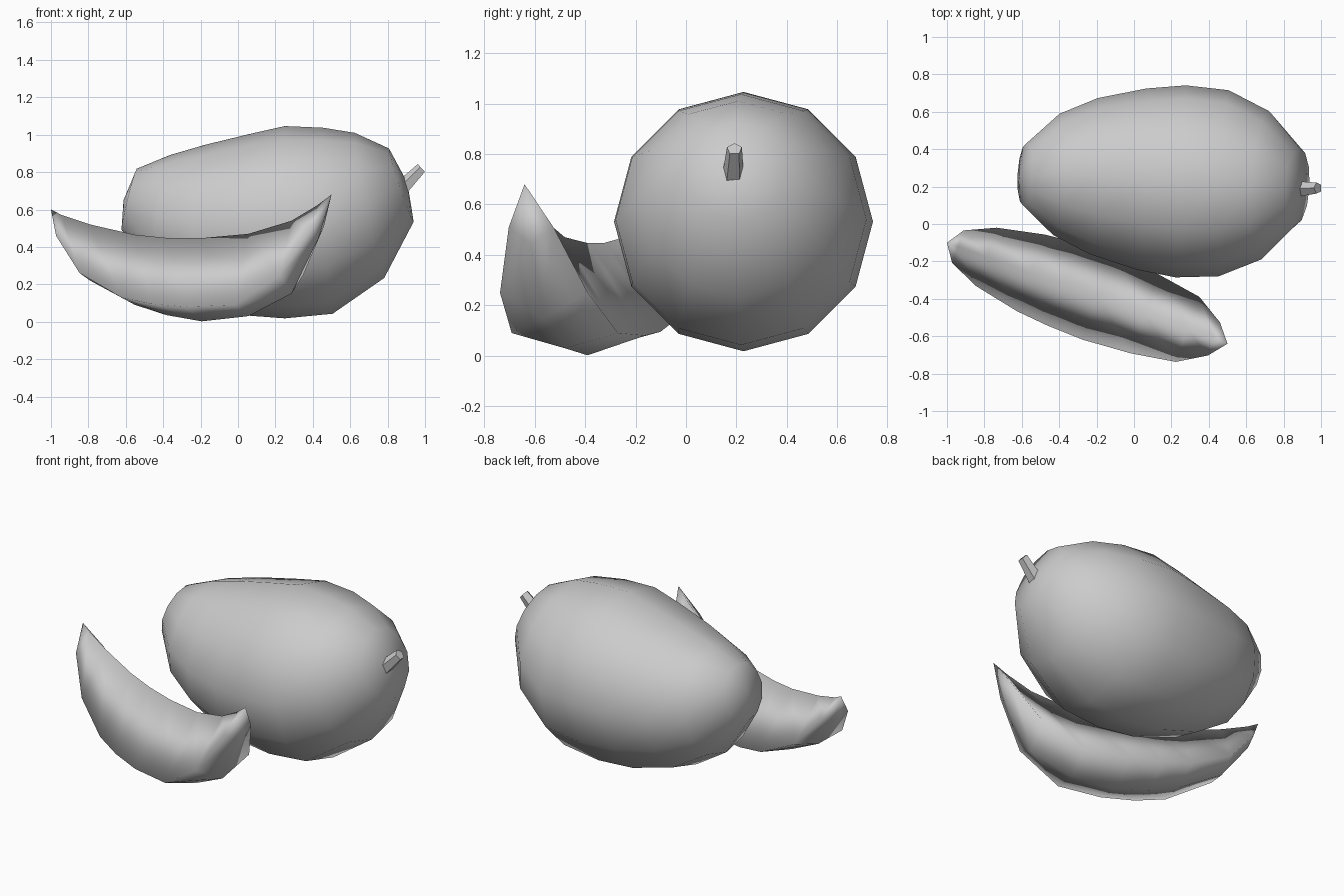
import bpy, math
from mathutils import Vector

if "Cube" in bpy.data.objects:
    bpy.data.objects.remove(bpy.data.objects["Cube"])


def loft(name, rings, start, end, angle):
    """Skin a list of equal-length point rings and close both ends on a point."""
    n = len(rings[0])
    verts = [p for r in rings for p in r] + [start, end]
    a, b = len(verts) - 2, len(verts) - 1
    last = (len(rings) - 1) * n
    faces = []
    for i in range(n):
        j = (i + 1) % n
        faces.append((a, j, i))
        faces.append((last + i, last + j, b))
        for k in range(len(rings) - 1):
            o = k * n
            faces.append((o + i, o + j, o + n + j, o + n + i))
    me = bpy.data.meshes.new(name)
    me.from_pydata([tuple(v) for v in verts], [], faces)
    ob = bpy.data.objects.new(name, me)
    bpy.context.collection.objects.link(ob)
    bpy.ops.object.select_all(action='DESELECT')
    ob.select_set(True)
    bpy.context.view_layer.objects.active = ob
    bpy.ops.object.mode_set(mode='EDIT')
    bpy.ops.mesh.select_all(action='SELECT')
    bpy.ops.mesh.normals_make_consistent(inside=False)
    bpy.ops.object.mode_set(mode='OBJECT')
    bpy.ops.object.shade_smooth_by_angle(angle=math.radians(angle))
    return ob


def circle(center, radius, tilt, yaw, sides):
    """Ring facing along x, leaned by tilt (about y) and yaw (about z)."""
    up = Vector((-math.sin(tilt), 0, math.cos(tilt)))
    side = Vector((math.sin(yaw), math.cos(yaw), 0))
    return [Vector(center) + radius * (math.cos(t) * up + math.sin(t) * side)
            for t in (2 * math.pi * i / sides for i in range(sides))]


# Whole fruit: twelve-sided rings along a gently bent axis (x, y, z, radius, tilt)
body = [
    (-0.582, 0.265, 0.655, 0.168, -14),
    (-0.415, 0.265, 0.570, 0.325, -9),
    (-0.215, 0.256, 0.530, 0.418, -5.5),
    (0.040, 0.240, 0.520, 0.485, -3),
    (0.250, 0.228, 0.532, 0.514, 0),
    (0.480, 0.218, 0.540, 0.498, 3),
    (0.703, 0.207, 0.622, 0.396, 11.5),
    (0.873, 0.200, 0.730, 0.207, 18.5),
]
loft("fruit_body",
     [circle(b[:3], b[3], math.radians(b[4]), math.radians(3), 12) for b in body],
     Vector((-0.612, 0.266, 0.65)), Vector((0.905, 0.198, 0.745)), 70)

# Five-sided stem
base, tip = (0.88, 0.187, 0.715), (0.982, 0.192, 0.820)
loft("stem",
     [circle(base, 0.044, math.radians(42), 0, 5),
      circle(tip, 0.031, math.radians(42), 0, 5)],
     Vector(base), Vector(tip), 20)

# Cut slice: wedge section with rounded skin below and a ridge on top
# (distance along, half width, keel z, rim z, ridge z)
mid = Vector((-0.25, -0.37, 0))
along = Vector((0.941, -0.339, 0))
across = Vector((0.339, 0.941, 0))
stations = [
    (-0.735, 0.092, 0.43, 0.46, 0.570),
    (-0.575, 0.165, 0.22, 0.26, 0.520),
    (-0.320, 0.218, 0.09, 0.13, 0.465),
    (-0.140, 0.235, 0.035, 0.095, 0.448),
    (0.060, 0.242, 0.002, 0.08, 0.447),
    (0.325, 0.224, 0.03, 0.09, 0.470),
    (0.570, 0.185, 0.15, 0.25, 0.540),
    (0.720, 0.094, 0.44, 0.51, 0.625),
]
rings = []
for s, w, keel, rim, ridge in stations:
    section = [(0, keel), (w, rim), (0, ridge), (-w, rim)]
    rings.append([mid + along * s + across * n + Vector((0, 0, z)) for n, z in section])
loft("fruit_slice", rings, Vector((-1.0, -0.10, 0.60)), Vector((0.5, -0.64, 0.68)), 130)
